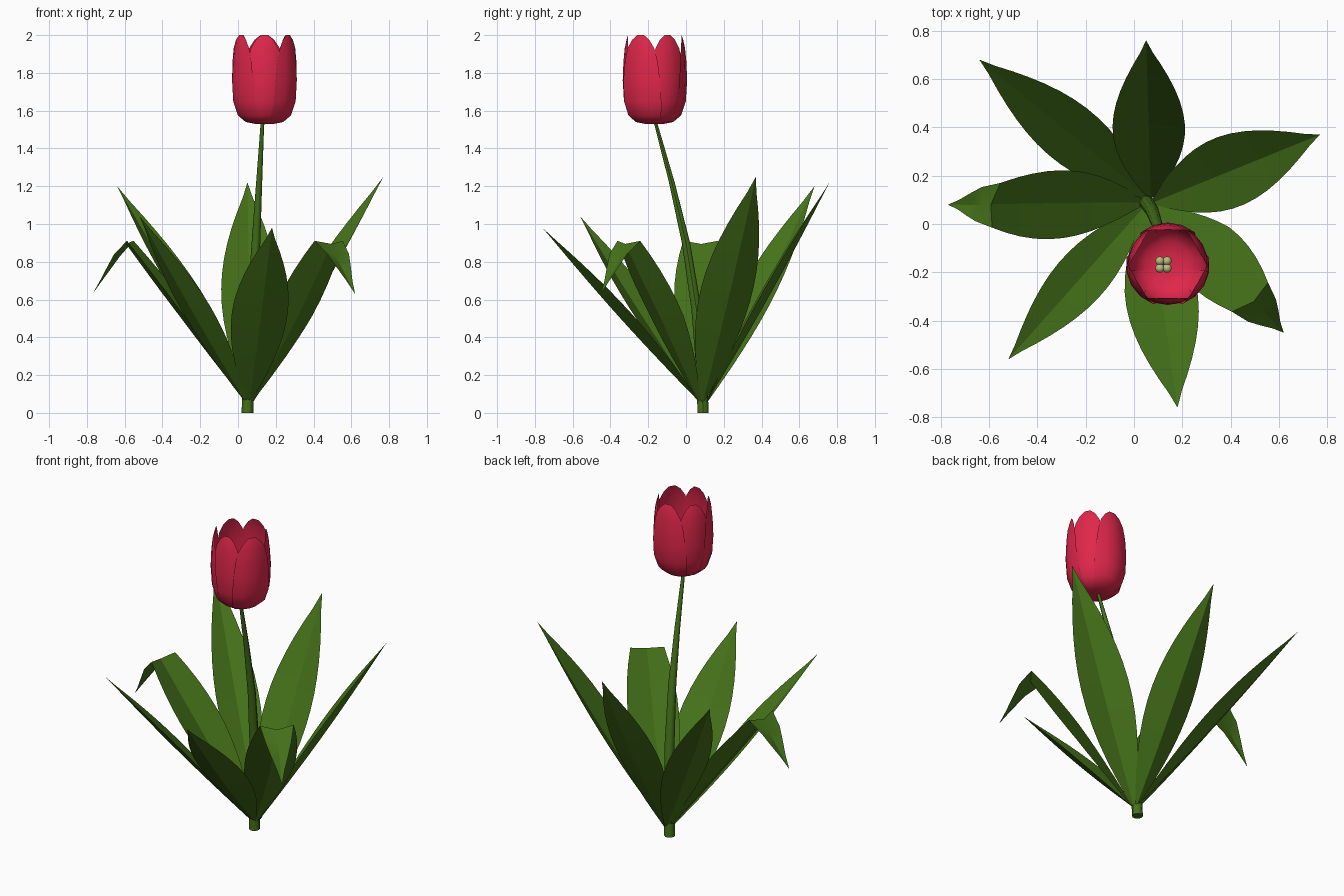
import bpy, math
from mathutils import Vector

if "Cube" in bpy.data.objects:
    bpy.data.objects.remove(bpy.data.objects["Cube"])


def material(name, rgb):
    m = bpy.data.materials.new(name)
    m.diffuse_color = (*rgb, 1)
    m.use_nodes = True
    m.node_tree.nodes["Principled BSDF"].inputs["Base Color"].default_value = m.diffuse_color
    return m


GREEN = material("leaf_green", (0.06, 0.17, 0.01))
RED = material("petal_red", (0.75, 0.02, 0.07))
CREAM = material("stamen_cream", (0.5, 0.5, 0.22))


def grid_object(name, rows, mat, angle=30):
    """Skin a list of equally long vertex rows."""
    n = len(rows[0])
    verts = [v for row in rows for v in row]
    faces = [(i * n + j, i * n + j + 1, (i + 1) * n + j + 1, (i + 1) * n + j)
             for i in range(len(rows) - 1) for j in range(n - 1)]
    me = bpy.data.meshes.new(name)
    me.from_pydata(verts, [], faces)
    ob = bpy.data.objects.new(name, me)
    bpy.context.collection.objects.link(ob)
    me.materials.append(mat)
    bpy.ops.object.select_all(action='DESELECT')
    ob.select_set(True)
    bpy.context.view_layer.objects.active = ob
    bpy.ops.object.shade_smooth_by_angle(angle=math.radians(angle))
    return ob


def leaf(name, path, half, side=None):
    """Pointed leaf with a shallow V section along a polyline path."""
    pts = [Vector(p) for p in path]
    total = sum((b - a).length for a, b in zip(pts, pts[1:]))
    flat = pts[-2] - pts[0]
    if len(pts) == 2:
        flat = pts[1] - pts[0]
    side = Vector((*side, 0)) if side else Vector((-flat.y, flat.x, 0))
    side.normalize()
    rows, done = [], 0
    for k, (a, b) in enumerate(zip(pts, pts[1:])):
        length = (b - a).length
        normal = (b - a).cross(side).normalized()
        steps = max(4, round(14 * length / total))
        for i in range(0 if k == 0 else 1, steps + 1):
            t = (done + length * i / steps) / total
            w = half * max(0.0, math.sin(math.pi * min(t + 0.02, 1))) ** 0.95
            p = a.lerp(b, i / steps)
            lift = normal * w * 0.2
            rows.append([p - side * w + lift, p - lift * 0.5, p + side * w + lift])
        done += length
    return grid_object(name, rows, GREEN, 20)


# Straight leaves
leaf("leaf_back", [(.07, .11, .06), (.05, .76, 1.22)], .15)
leaf("leaf_back_left", [(.06, .11, .06), (-.64, .68, 1.2)], .125)
leaf("leaf_front_left", [(.04, .07, .06), (-.52, -.56, 1.04)], .11)
leaf("leaf_front", [(.06, .07, .06), (.18, -.76, .98)], .15)
leaf("leaf_right", [(.08, .09, .06), (.77, .37, 1.25)], .15)
# Leaves folded over near the tip
leaf("folded_leaf_left",
     [(.04, .09, .06), (-.29, .085, .51), (-.585, .08, .9), (-.77, .08, .63)], .145, (-.18, -.98))
leaf("folded_leaf_right",
     [(.07, .07, .06), (.3, -.12, .5), (.49, -.315, .9), (.62, -.45, .63)], .145, (.78, .63))

# Tapered, leaning stem
rows = []
for x, y, z, r in [(.05, .09, 0, .031), (.055, .085, .2, .03), (.075, .055, .55, .028),
                   (.095, 0, .9, .023), (.112, -.075, 1.22, .016), (.13, -.165, 1.55, .009)]:
    rows.append([(x + r * math.cos(i * math.pi / 5), y + r * math.sin(i * math.pi / 5), z)
                 for i in range(11)])
rows.insert(0, [(.05, .09, 0)] * 11)
grid_object("stem", rows, GREEN, 50)

# Petals: height, radius, half angle
CX, CY = .14, -.168
PROFILE = [(1.53, .05, 48), (1.54, .1, 47), (1.575, .142, 45), (1.65, .167, 43), (1.76, .174, 40),
           (1.86, .17, 36), (1.93, .163, 30), (1.975, .153, 20), (2.0, .145, 8)]
for k in range(6):
    inner = k % 2 == 0
    centre = 30 + 60 * k
    rows = []
    for z, r, half in PROFILE:
        if inner:
            r, half = r * .96, half * .92
        row = []
        for u in (-1, -.5, 0, .5, 1):
            a = math.radians(centre + u * half)
            row.append((CX + r * math.cos(a), CY + r * math.sin(a), z))
        rows.append(row)
    rows.insert(0, [(CX, CY, 1.528)] * 5)
    grid_object(("inner" if inner else "outer") + "_petal", rows, RED, 35)

# Stamens inside the cup
for k in range(4):
    a = math.pi / 4 + k * math.pi / 2
    x, y = .122 + .021 * math.cos(a), CY + .021 * math.sin(a)
    bpy.ops.mesh.primitive_cylinder_add(vertices=6, radius=.006, depth=.15, location=(x, y, 1.605))
    bpy.context.object.name = "filament"
    bpy.context.object.data.materials.append(CREAM)
    bpy.ops.mesh.primitive_uv_sphere_add(segments=12, ring_count=8, radius=.019, location=(x, y, 1.69))
    bpy.context.object.name = "anther"
    bpy.context.object.data.materials.append(CREAM)
    bpy.ops.object.shade_smooth()
